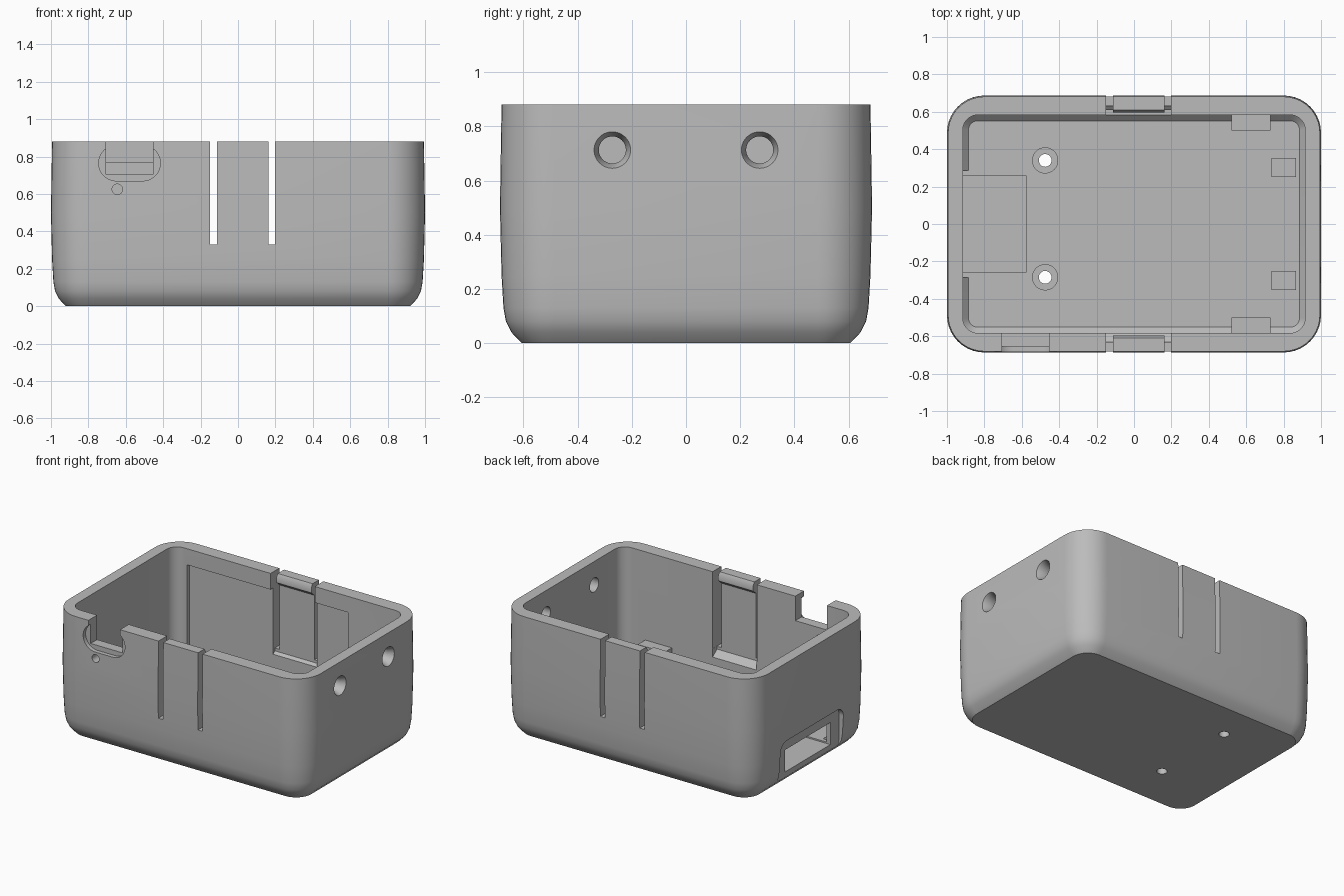
import bpy
import bmesh
import math

if "Cube" in bpy.data.objects:
    bpy.data.objects.remove(bpy.data.objects["Cube"])

grey = bpy.data.materials.new("plain grey")
grey.use_nodes = True
grey.diffuse_color = (0.5, 0.5, 0.5, 1)
grey.node_tree.nodes["Principled BSDF"].inputs["Base Color"].default_value = (0.5, 0.5, 0.5, 1)


def rounded(cx, cy, hx, hy, r, steps=10):
    """Outline of a rounded rectangle."""
    pts = []
    for q, (sx, sy) in enumerate([(1, 1), (-1, 1), (-1, -1), (1, -1)]):
        for i in range(steps + 1):
            a = math.pi / 2 * (q + i / steps)
            pts.append((cx + sx * (hx - r) + r * math.cos(a),
                        cy + sy * (hy - r) + r * math.sin(a)))
    return pts


def circle(cx, cy, r, n=40):
    return [(cx + r * math.cos(2 * math.pi * i / n),
             cy + r * math.sin(2 * math.pi * i / n)) for i in range(n)]


def place(p, axis, h):
    """Put a 2D point at height h along an axis."""
    u, v = p
    return {"x": (h, u, v), "y": (u, h, v), "z": (u, v, h)}[axis]


def loft(name, axis, sections):
    """Closed solid through (height, outline) sections."""
    bm = bmesh.new()
    rings = [[bm.verts.new(place(p, axis, h)) for p in pts] for h, pts in sections]
    for a, b in zip(rings, rings[1:]):
        for i in range(len(a)):
            j = (i + 1) % len(a)
            bm.faces.new((a[i], a[j], b[j], b[i]))
    bm.faces.new(rings[0])
    bm.faces.new(rings[-1])
    bmesh.ops.remove_doubles(bm, verts=bm.verts, dist=1e-5)
    bmesh.ops.recalc_face_normals(bm, faces=bm.faces)
    mesh = bpy.data.meshes.new(name)
    bm.to_mesh(mesh)
    bm.free()
    obj = bpy.data.objects.new(name, mesh)
    bpy.context.collection.objects.link(obj)
    mesh.materials.append(grey)
    return obj


def prism(axis, pts, a, b):
    return loft("tool", axis, [(a, pts), (b, pts)])


def box(x0, x1, y0, y1, z0, z1):
    return prism("z", [(x0, y0), (x1, y0), (x1, y1), (x0, y1)], z0, z1)


def combine(tool, operation="DIFFERENCE"):
    """Apply one boolean to the shell and discard the tool."""
    mod = shell.modifiers.new("bool", "BOOLEAN")
    mod.operation = operation
    mod.solver = "EXACT"
    mod.object = tool
    bpy.context.view_layer.objects.active = shell
    bpy.ops.object.modifier_apply(modifier=mod.name)
    bpy.data.objects.remove(tool)


# Outer shell with softly bulging walls and a rounded lower edge
profile = [(0, .08), (.04, .042), (.08, .022), (.13, .013), (.25, .006), (.5, 0), (.88, .006)]
shell = loft("enclosure_shell", "z", [
    (z, rounded(0, 0, 1 - d, .687 - d, .2 - d)) for z, d in profile])

# Inner cavity with a chamfer around the floor
combine(loft("tool", "z", [
    (.09, rounded(0, 0, .885, .552, .05)),
    (.12, rounded(0, 0, .915, .583, .08)),
    (1, rounded(0, 0, .915, .583, .08))]))

# Board clips on the walls, board supports and screw standoffs on the floor
for s in (-1, 1):
    y0, y1 = sorted((s * .5, s * .6))
    combine(box(.52, .73, y0, y1, .07, .25), "UNION")
    combine(box(.735, .865, s * .302 - .05, s * .302 + .05, .07, .13), "UNION")
for y in (-.285, .34):
    combine(prism("z", circle(-.475, y, .07), .07, .13), "UNION")
    combine(prism("z", circle(-.475, y, .034), -.1, .3))

# Shallow pocket in the back wall
combine(box(-.81, .46, .5, .61, .125, .765))

# Spring latches: inner groove with hook, then two slots, on front and back
hook = [(.5, .2), (.63, .31), (.63, .79), (.595, .82), (.595, .855), (.615, .89), (.615, 1), (.5, 1)]
for s in (-1, 1):
    combine(prism("x", [(s * y, z) for y, z in hook], -.15, .197))
    y0, y1 = sorted((s * .5, s * .8))
    combine(box(-.151, -.113, y0, y1, .33, 1))
    combine(box(.162, .198, y0, y1, .33, 1))

# Front port: rounded outer recess, open notch and a small pin hole
combine(prism("y", rounded(-.58, .765, .165, .095, .0949), -.8, -.655))
combine(box(-.705, -.455, -.8, -.5, .705, 1))
combine(prism("y", circle(-.645, .625, .028), -.8, -.5))

# Low connector opening: outer recess, window and floor pocket
combine(prism("x", rounded(0, .17, .355, .155, .07), -1.2, -.96))
combine(box(-1.2, -.575, -.257, .257, .08, .237))
combine(box(-.93, -.86, -.285, .285, .0901, .26))

# Countersunk screw holes in the left side wall
for y in (-.272, .272):
    combine(loft("tool", "x", [
        (.8, circle(y, .713, .05)), (.955, circle(y, .713, .05)),
        (.998, circle(y, .713, .068)), (1.1, circle(y, .713, .068))]))

# Smooth the curved walls and keep the cut edges crisp
for obj in bpy.context.selected_objects:
    obj.select_set(False)
shell.select_set(True)
bpy.context.view_layer.objects.active = shell
bpy.ops.object.shade_smooth_by_angle(angle=math.radians(30))
